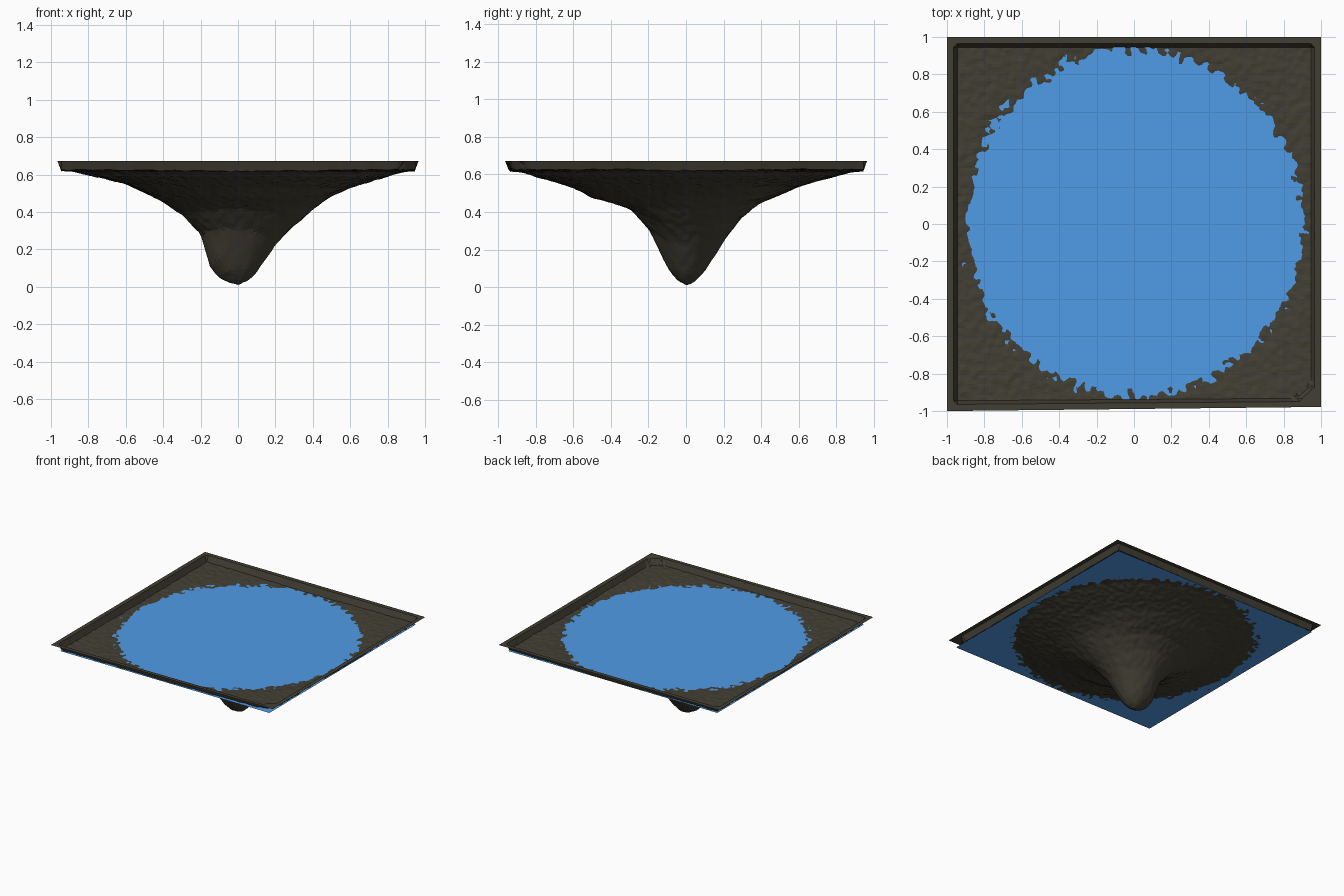
import bpy, math
from mathutils import Vector, noise

if "Cube" in bpy.data.objects:
    bpy.data.objects.remove(bpy.data.objects["Cube"])

WATER_Z = 0.617
RADII = [0, 0.05, 0.1, 0.15, 0.2, 0.3, 0.4, 0.5, 0.6, 0.7, 0.8, 0.88, 1.0, 1.5]
# depth profiles of the basin in the four compass directions
EAST = [0.01, 0.03, 0.08, 0.15, 0.22, 0.325, 0.415, 0.485, 0.53, 0.56, 0.59, 0.615, 0.627, 0.63]
NORTH = [0.01, 0.03, 0.085, 0.16, 0.245, 0.375, 0.45, 0.49, 0.535, 0.565, 0.59, 0.613, 0.622, 0.628]
WEST = [0.01, 0.025, 0.05, 0.11, 0.285, 0.385, 0.45, 0.505, 0.55, 0.575, 0.597, 0.617, 0.624, 0.628]
SOUTH = [0.01, 0.04, 0.105, 0.21, 0.315, 0.42, 0.45, 0.475, 0.53, 0.56, 0.588, 0.614, 0.622, 0.628]


def material(name, color):
    m = bpy.data.materials.new(name)
    m.diffuse_color = color
    m.use_nodes = True
    m.node_tree.nodes["Principled BSDF"].inputs["Base Color"].default_value = m.diffuse_color
    return m


def sample(profile, r):
    for i in range(len(RADII) - 1):
        if r <= RADII[i + 1]:
            t = (r - RADII[i]) / (RADII[i + 1] - RADII[i])
            return profile[i] + t * (profile[i + 1] - profile[i])
    return profile[-1]


def height(x, y):
    r = math.hypot(x, y)
    c = (x / r) ** 2 if r > 1e-6 else 0.5
    z = c * sample(EAST if x > 0 else WEST, r) + (1 - c) * sample(NORTH if y > 0 else SOUTH, r)
    # fine ground roughness plus broader lumps on the slopes
    z += 0.006 * noise.noise(Vector((x * 28, y * 28, 1.7)))
    z += 0.012 * noise.noise(Vector((x * 6, y * 6, 4.2))) * max(0, 1 - r / 0.8) * min(1, r * 5)
    # raised bank around the border, with one rounded corner
    edge = max(abs(x), abs(y))
    if x > 0.82 and y < -0.82:
        edge = max(edge, 0.82 + math.hypot(x - 0.82, y + 0.82))
    t = min(1, max(0, (edge - 0.945) / 0.02))
    return max(0.005, z + t * (0.672 - z))


def add_mesh(name, verts, faces, mat):
    me = bpy.data.meshes.new(name)
    me.from_pydata(verts, [], faces)
    me.materials.append(mat)
    ob = bpy.data.objects.new(name, me)
    bpy.context.collection.objects.link(ob)
    return ob


# terrain basin: one open sheet, with extra grid lines along the bank
N = 126
line = [-1, -0.965] + [-0.945 + 1.89 * i / N for i in range(N + 1)] + [0.965, 1]
n = len(line)
verts = []
for y in line:
    for x in line:
        # front edge runs slightly askew towards the right
        skew = 0.022 * (x + 1) / 2 * max(0, -y) ** 8
        verts.append((x, y + skew, height(x, y)))
faces = []
for j in range(n - 1):
    for i in range(n - 1):
        a, b, c, d = j * n + i, j * n + i + 1, (j + 1) * n + i + 1, (j + 1) * n + i
        faces += [(a, b, c), (a, c, d)] if (i + j) % 2 else [(a, b, d), (b, c, d)]
add_mesh("lake_bed", verts, faces, material("mud", (0.055, 0.05, 0.034, 1)))

# water surface
w = 0.95
add_mesh("water", [(-w, -w, WATER_Z), (w, -w, WATER_Z), (w, w, WATER_Z), (-w, w, WATER_Z)],
         [(0, 1, 2, 3)], material("water_blue", (0.08, 0.33, 0.8, 1)))
